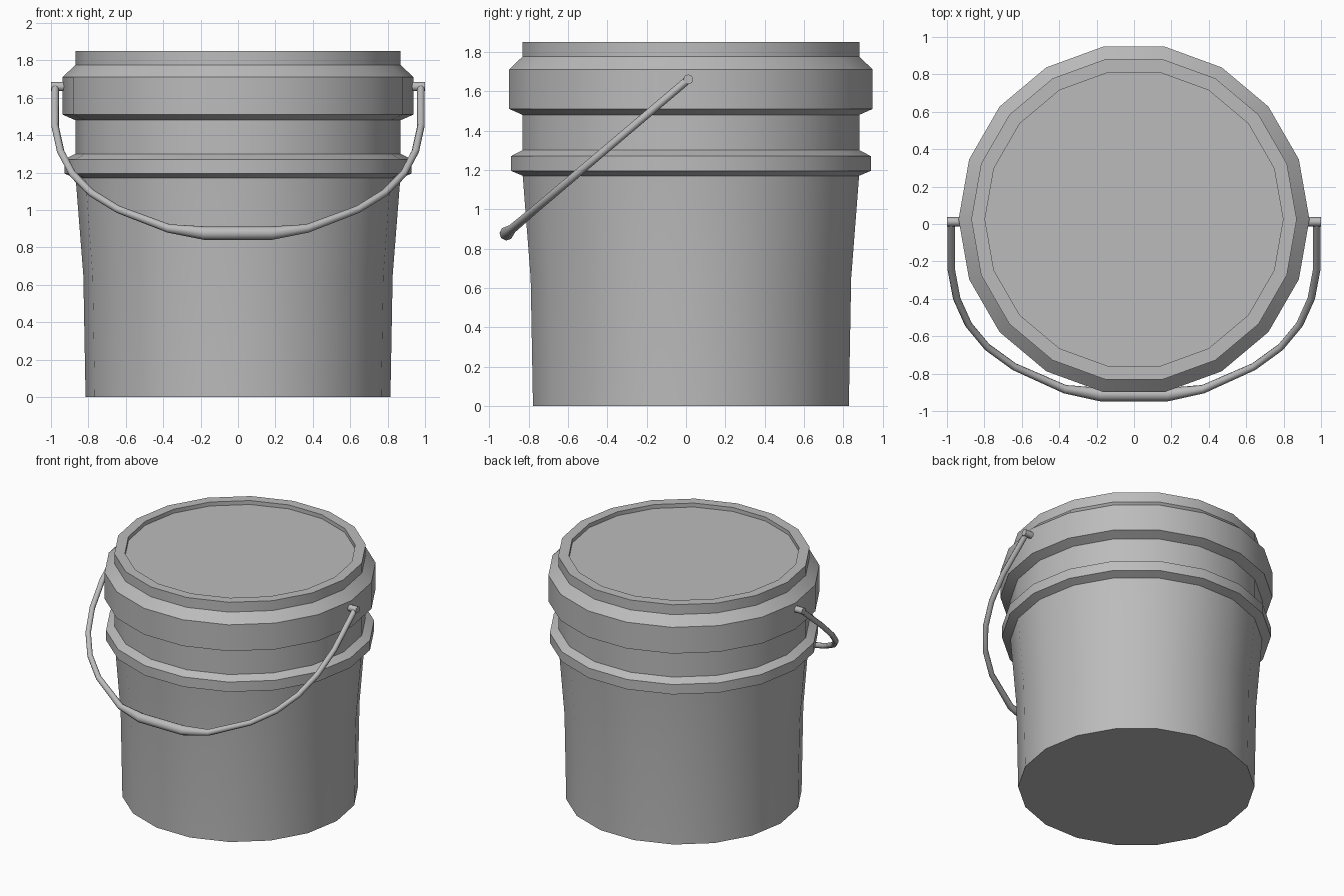
import bpy, bmesh, math
from mathutils import Vector

default = bpy.data.objects.get("Cube")
if default:
    bpy.data.objects.remove(default, do_unlink=True)

SIDES = 18
CENTRE_Y = 0.025

grey = bpy.data.materials.new("plain grey")
grey.use_nodes = True
grey.diffuse_color = (0.5, 0.5, 0.5, 1)
grey.node_tree.nodes["Principled BSDF"].inputs["Base Color"].default_value = (0.5, 0.5, 0.5, 1)


def finish(obj, angle):
    """Give the part its colour and smooth it, keeping sharp edges."""
    obj.data.materials.clear()
    obj.data.materials.append(grey)
    bpy.ops.object.select_all(action="DESELECT")
    obj.select_set(True)
    bpy.context.view_layer.objects.active = obj
    bpy.ops.object.shade_smooth_by_angle(angle=math.radians(angle))


def lathe(name, profile, cap_bottom, cap_top):
    """Turn a (radius, height) profile around the upright axis."""
    bm = bmesh.new()
    rings = []
    for r, z in profile:
        rings.append([bm.verts.new((r * math.cos(a), r * math.sin(a), z))
                      for a in (math.tau * i / SIDES for i in range(SIDES))])
    for low, high in zip(rings, rings[1:]):
        for i in range(SIDES):
            j = (i + 1) % SIDES
            bm.faces.new((low[i], low[j], high[j], high[i]))
    if cap_bottom:
        bm.faces.new(rings[0][::-1])
    if cap_top:
        bm.faces.new(rings[-1])
    mesh = bpy.data.meshes.new(name)
    bm.to_mesh(mesh)
    bm.free()
    obj = bpy.data.objects.new(name, mesh)
    obj.location.y = CENTRE_Y
    bpy.context.collection.objects.link(obj)
    finish(obj, 25)


# Tapered body with its stiffening ring
lathe("bucket_body", [(0.815, 0), (0.827, 0.65), (0.868, 1.17), (0.928, 1.195),
                      (0.928, 1.27), (0.87, 1.30), (0.87, 1.48)], True, False)

# Lid with overhanging band, raised rim and sunken panel
lathe("lid", [(0.87, 1.48), (0.938, 1.51), (0.938, 1.71), (0.87, 1.775),
              (0.87, 1.85), (0.797, 1.85), (0.797, 1.82)], False, True)

# Pivot pegs on both sides
PIVOT = Vector((0, 0.012, 1.66))
for side, name in ((1, "left_peg"), (-1, "right_peg")):
    bpy.ops.mesh.primitive_cylinder_add(
        vertices=8, radius=0.025, depth=0.08,
        location=PIVOT + Vector((side * 0.96, 0, 0)),
        rotation=(0, math.pi / 2, 0))
    bpy.context.object.name = name
    finish(bpy.context.object, 50)

# Wire handle: half path as (x, forward reach, thickness), mirrored
half = [(0.978, 0, 0.02), (0.978, 0.25, 0.02), (0.948, 0.41, 0.02),
        (0.885, 0.55, 0.02), (0.785, 0.67, 0.02), (0.64, 0.775, 0.02),
        (0.37, 0.895, 0.023), (0.18, 0.924, 0.036)]
path = half + [(-x, d, t) for x, d, t in reversed(half)]
curve = bpy.data.curves.new("handle", "CURVE")
curve.dimensions = "3D"
curve.bevel_depth = 1
curve.bevel_resolution = 2
curve.use_fill_caps = True
spline = curve.splines.new("POLY")
spline.points.add(len(path) - 1)
for point, (x, d, t) in zip(spline.points, path):
    point.co = (x, PIVOT.y - d, PIVOT.z - 0.848 * d, 1)
    point.radius = t
handle = bpy.data.objects.new("handle", curve)
bpy.context.collection.objects.link(handle)
bpy.ops.object.select_all(action="DESELECT")
handle.select_set(True)
bpy.context.view_layer.objects.active = handle
bpy.ops.object.convert(target="MESH")
finish(bpy.context.object, 50)
